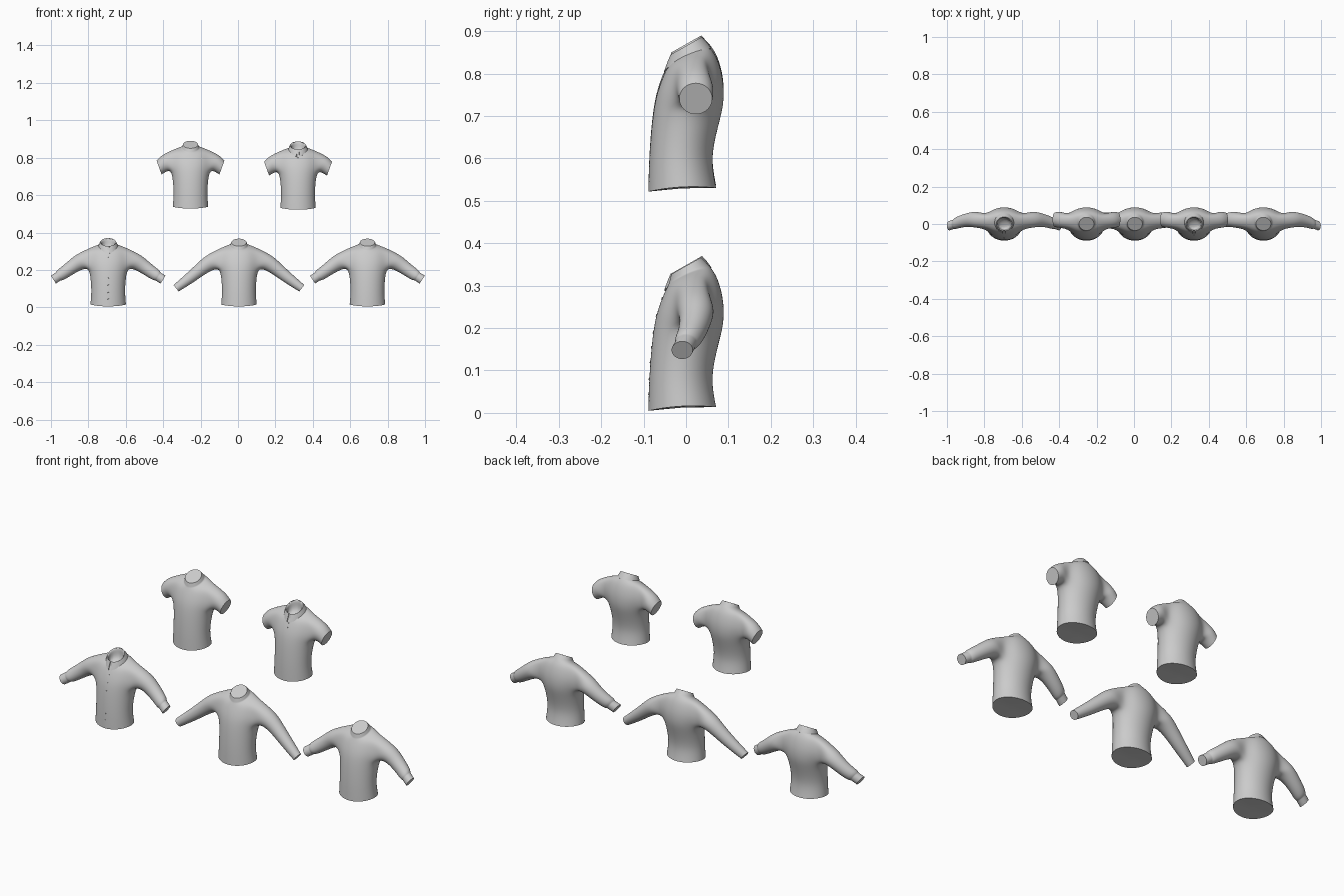
import bpy, bmesh
from math import sin, cos, radians, pi
from mathutils import Vector

if "Cube" in bpy.data.objects:
    bpy.data.objects.remove(bpy.data.objects["Cube"])

N = 12
# torso rings: z front, z back, half width, y front, y back, side lift
TORSO = [(.004, .013, .095, -.089, .071, .008), (.08, .08, .089, -.087, .058, 0),
         (.15, .15, .093, -.082, .073, 0), (.200, .200, .101, -.076, .087, 0),
         (.234, .240, .109, -.069, .090, 0), (.264, .280, .108, -.059, .086, 0),
         (.285, .322, .090, -.049, .073, .018), (.304, .346, .048, -.040, .056, .006)]
NECK = (.326, .368, .040, -.035, .036, 0)
ARM_LOW, ARM_HIGH = 3, 6          # armhole spans these torso rings

# sleeve rings: x, y, z, radius, downward slope in degrees
LONG = [(.150, .022, .243, .044, 36), (.195, .020, .212, .036, 37), (.260, .010, .158, .030, 39),
        (.336, -.005, .102, .022, 38)]
CUFFED = [(.148, .024, .246, .044, 34), (.188, .024, .220, .037, 36), (.232, .014, .188, .033, 36),
          (.258, .004, .171, .031, 33), (.267, 0, .165, .025, 33), (.293, -.009, .148, .025, 33)]
SHORT = [(.138, .023, .250, .044, 26), (.168, .023, .224, .039, 20)]


def activate(ob):
    bpy.ops.object.select_all(action='DESELECT')
    ob.select_set(True)
    bpy.context.view_layer.objects.active = ob


def make_object(name, bm):
    bmesh.ops.recalc_face_normals(bm, faces=bm.faces)
    me = bpy.data.meshes.new(name)
    bm.to_mesh(me)
    bm.free()
    ob = bpy.data.objects.new(name, me)
    bpy.context.collection.objects.link(ob)
    return ob


def ring_point(ring, a, grow=1.0):
    zf, zb, w, yf, yb, lift = ring
    s = sin(a)
    return Vector((w * grow * cos(a), (yf + yb) / 2 + (yb - yf) / 2 * grow * s,
                   (zf + zb) / 2 + (zb - zf) / 2 * s + lift * cos(a) ** 2))


def shirt(name, offset, sleeve, open_neck):
    bm = bmesh.new()
    crease = bm.edges.layers.float.new('crease_edge')
    off = Vector(offset)

    def sharpen(loop, value=1.0):
        for a, b in zip(loop, loop[1:] + loop[:1]):
            bm.edges.get((a, b))[crease] = value

    def bridge(lo, hi, skip=()):
        n = len(lo)
        for i in range(n):
            if i not in skip:
                bm.faces.new((lo[i], lo[(i + 1) % n], hi[(i + 1) % n], hi[i]))

    # torso and neck
    profile = TORSO + [NECK]
    if open_neck:
        profile = profile + [(.322, .362, .035, -.031, .032, 0), (.285, .312, .034, -.030, .032, 0)]
    rings = [[bm.verts.new(off + ring_point(r, 2 * pi * i / N, 1.045)) for i in range(N)] for r in profile]
    for k in range(len(rings) - 1):
        skip = (N - 1, 0, 5, 6) if ARM_LOW <= k < ARM_HIGH else ()
        bridge(rings[k], rings[k + 1], skip)
    bm.faces.new(rings[0])
    bm.faces.new(rings[-1])
    sharpen(rings[0])
    sharpen(rings[7], .8)
    sharpen(rings[8])

    # sleeves growing from the armholes
    hole = [(3, -1), (3, 0), (3, 1), (4, 1), (5, 1), (6, 1), (6, 0), (6, -1), (5, -1), (4, -1)]
    for side in (1, -1):
        prev = [rings[k][i % N if side == 1 else (6 - i) % N] for k, i in hole]
        for j, (x, y, z, r, slope) in enumerate(sleeve):
            t = radians(slope)
            loop = []
            for k in range(10):
                p = radians(-126 + 36 * k)
                u, v = r * 1.065 * cos(p), r * 1.065 * sin(p)
                loop.append(bm.verts.new(off + Vector((side * (x + v * sin(t)), y + u, z + v * cos(t)))))
            bridge(prev, loop)
            if len(sleeve) == 6 and j == 4:
                sharpen(loop, .7)
            prev = loop
        bm.faces.new(prev)
        sharpen(prev)

    ob = make_object(name, bm)
    activate(ob)
    sub = ob.modifiers.new('smooth', 'SUBSURF')
    sub.levels = sub.render_levels = 3
    bpy.ops.object.modifier_apply(modifier=sub.name)
    bpy.ops.object.shade_smooth_by_angle(angle=radians(35))
    return ob


def collar(name, offset):
    # folded collar, split at the front with two hanging points
    bm = bmesh.new()
    off = Vector(offset)
    rows = []
    steps = 36
    for i in range(steps + 1):
        t = i / steps
        a = radians(-90 + 8 + 344 * t)
        front = max(0, 1 - min(t, 1 - t) / .14)
        top = ring_point(NECK, a, 1.02) + Vector((0, 0, .001))
        low = ring_point(TORSO[7], a, 1.06) + Vector((0, -.008 * front, -.004 - .012 * front))
        rows.append([bm.verts.new(off + p) for p in (top, top.lerp(low, .5) * 1.003, low)])
    for a, b in zip(rows, rows[1:]):
        for k in range(2):
            bm.faces.new((a[k], b[k], b[k + 1], a[k + 1]))
    ob = make_object(name, bm)
    activate(ob)
    sol = ob.modifiers.new('thickness', 'SOLIDIFY')
    sol.thickness, sol.offset = .003, 0
    bpy.ops.object.modifier_apply(modifier=sol.name)
    bpy.ops.object.shade_smooth_by_angle(angle=radians(35))


def buttons(name, body, offset, heights):
    bm = bmesh.new()
    for z in heights:
        hit, p, nor, _ = body.ray_cast(Vector((offset[0], -1, offset[2] + z)), Vector((0, 1, 0)))
        if hit:
            m = nor.to_track_quat('Z', 'Y').to_matrix().to_4x4()
            m.translation = p
            bmesh.ops.create_cone(bm, cap_ends=True, segments=12, radius1=.0035, radius2=.003,
                                  depth=.003, matrix=m)
    make_object(name, bm)


# five shirts: name, position, sleeve, front button heights
SHIRTS = [('short_sleeve_tee', (-.254, 0, .523), SHORT, None),
          ('short_sleeve_polo', (.321, 0, .517), SHORT, (.285, .265)),
          ('button_shirt', (-.694, 0, 0), CUFFED, (.27, .23, .19, .155, .12, .08, .045)),
          ('long_sleeve_tee', (.005, 0, 0), LONG, None),
          ('cuffed_sweater', (.692, 0, 0), CUFFED, None)]
for name, pos, sleeve, studs in SHIRTS:
    body = shirt(name, pos, sleeve, studs is not None)
    if studs:
        collar(name + '_collar', pos)
        buttons(name + '_buttons', body, pos, studs)
